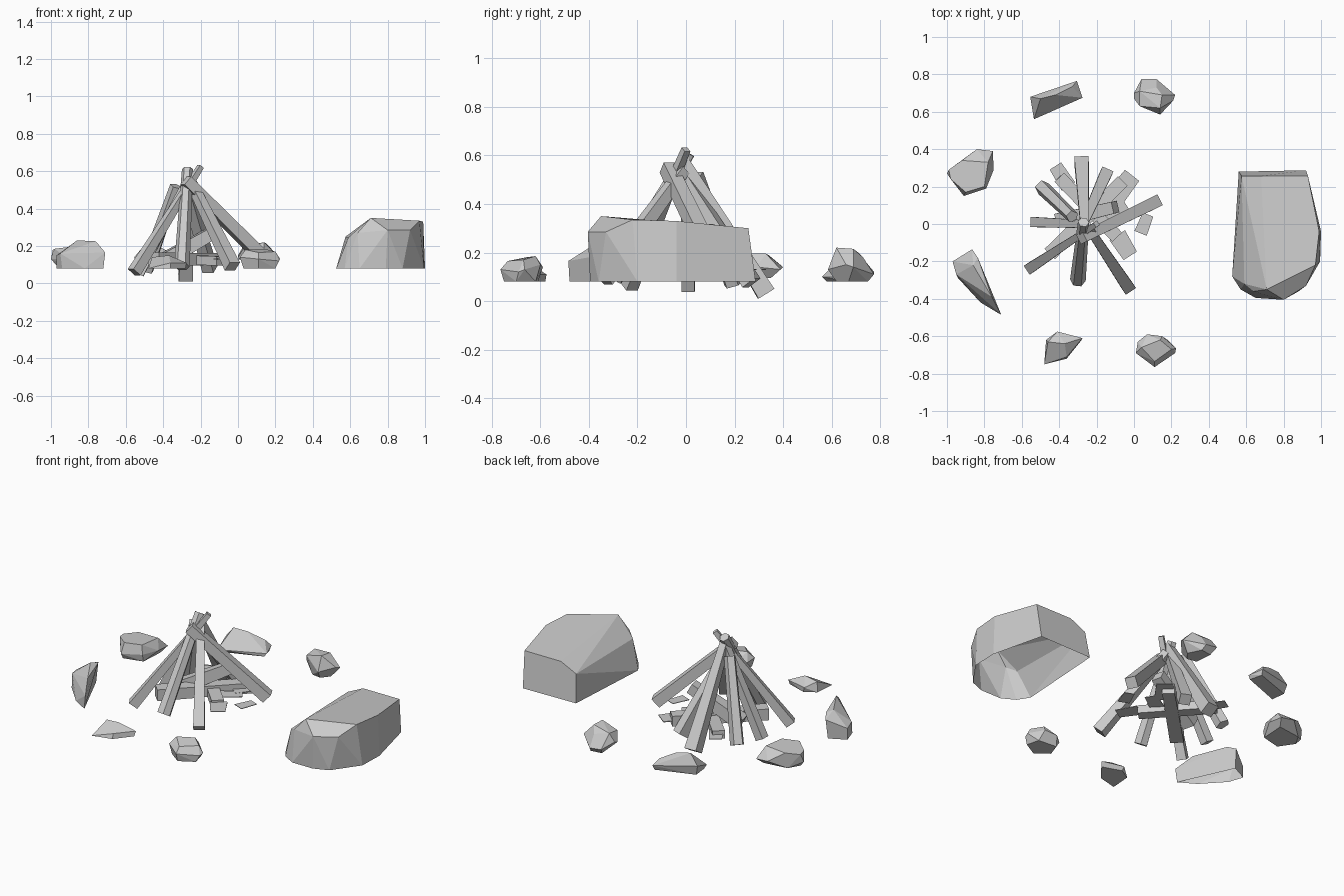
import bpy, bmesh
from math import pi
from mathutils import Vector, Matrix


def finish(bm, name):
    me = bpy.data.meshes.new(name)
    bm.to_mesh(me)
    bm.free()
    ob = bpy.data.objects.new(name, me)
    bpy.context.collection.objects.link(ob)
    return ob


def rock(name, base, top, z0=0.08, hollow=False):
    """Faceted stone: hull of a ground outline (x, y) and upper corners (x, y, z)."""
    bm = bmesh.new()
    for x, y in base:
        bm.verts.new((x, y, z0))
    for p in top:
        bm.verts.new(p)
    bmesh.ops.convex_hull(bm, input=bm.verts)
    junk = [v for v in bm.verts if not v.link_faces]
    bmesh.ops.delete(bm, geom=junk, context='VERTS')
    bmesh.ops.dissolve_limit(bm, angle_limit=0.15, verts=bm.verts, edges=bm.edges)
    bmesh.ops.recalc_face_normals(bm, faces=bm.faces)
    if hollow:  # open underside
        under = [f for f in bm.faces if f.normal.z < -0.95]
        bmesh.ops.delete(bm, geom=under, context='FACES')
    return finish(bm, name)


def stick(name, a, b, r1, r2, sides=4, flat=1.0):
    """Tapered split log from foot a to tip b."""
    a, b = Vector(a), Vector(b)
    d = b - a
    bm = bmesh.new()
    bmesh.ops.create_cone(bm, cap_ends=True, segments=sides, radius1=r1,
                          radius2=r2, depth=d.length,
                          matrix=Matrix.Rotation(pi / sides, 4, 'Z'))
    z = d.normalized()
    x = Vector((0, 0, 1)).cross(z).normalized()
    y = z.cross(x)
    rot = Matrix((x, y, z)).transposed().to_4x4()
    bm.transform(Matrix.Translation((a + b) / 2) @ rot @ Matrix.Diagonal((1, flat, 1, 1)))
    bmesh.ops.recalc_face_normals(bm, faces=bm.faces)
    return finish(bm, name)


# large seat boulder
rock("boulder",
     [(.525, -.28), (.57, -.35), (.65, -.395), (.56, .28), (.92, .287), (1.0, -.04),
      (.995, -.20), (.88, -.36), (.79, -.395)],
     [(.59, -.32, .245), (.71, -.35, .35), (.80, -.405, .285), (.64, -.36, .27),
      (.92, -.33, .285), (.97, -.22, .335), (.99, -.04, .33), (.575, .257, .25),
      (.93, .257, .30), (.68, .257, .30)], hollow=True)

# ring of stones
rock("stone_back_left", [(-.53, .58), (-.29, .67), (-.31, .75), (-.54, .67)],
     [(-.555, .68, .14), (-.305, .765, .11), (-.275, .675, .10), (-.535, .56, .10),
      (-.50, .67, .205), (-.33, .735, .15), (-.42, .69, .195)])
rock("stone_back_right", [(.07, .63), (.13, .62), (.17, .67), (.13, .75), (.06, .74)],
     [(.0, .70, .15), (.0, .67, .14), (.04, .775, .12), (.12, .775, .11), (.22, .69, .14),
      (.21, .66, .15), (.14, .585, .13), (.05, .63, .16), (.03, .71, .20), (.12, .73, .18),
      (.15, .69, .215), (.14, .62, .22), (.03, .63, .19)])
rock("stone_left", [(-.97, .26), (-.91, .17), (-.79, .20), (-.78, .35), (-.93, .33)],
     [(-1.0, .27, .13), (-.99, .29, .18), (-.91, .15, .13), (-.79, .19, .14),
      (-.75, .29, .14), (-.755, .39, .13), (-.84, .40, .14), (-.98, .24, .185),
      (-.90, .17, .195), (-.80, .20, .195), (-.78, .33, .195), (-.92, .34, .19)], z0=.095)
rock("stone_front_left", [(-.97, -.20), (-.94, -.29), (-.82, -.42), (-.72, -.48), (-.87, -.15)],
     [(-.865, -.135, .20), (-.835, -.18, .22), (-.71, -.485, .165), (-.76, -.39, .225),
      (-.86, -.22, .23), (-.95, -.27, .16), (-.97, -.20, .15)], hollow=True)
rock("stone_front", [(-.48, -.75), (-.36, -.72), (-.28, -.62), (-.40, -.58), (-.47, -.62)],
     [(-.275, -.61, .11), (-.41, -.575, .11), (-.46, -.63, .14), (-.37, -.64, .15),
      (-.36, -.71, .11)])
rock("stone_front_right", [(.03, -.69), (.11, -.75), (.20, -.70), (.18, -.62), (.06, -.61)],
     [(.01, -.69, .14), (.02, -.63, .13), (.07, -.59, .14), (.15, -.60, .15),
      (.225, -.665, .13), (.22, -.69, .12), (.11, -.765, .13), (.04, -.66, .18),
      (.11, -.735, .165), (.20, -.67, .17), (.14, -.62, .185)])

# leaning sticks: foot, tip, foot radius, tip radius, sides
leaning = [
    ((.12, .12, .15), (-.28, -.075, .55), .046, .040, 4),
    ((-.555, -.235, .06), (-.20, .0, .625), .040, .020, 4),
    ((-.30, -.30, .09), (-.27, .01, .61), .042, .030, 6),
    ((-.28, .33, .03), (-.265, -.01, .58), .054, .030, 4),
    ((-.03, -.34, .09), (-.25, -.01, .54), .046, .030, 4),
    ((-.53, .01, .05), (-.27, .0, .55), .038, .030, 4),
    ((-.49, .195, .07), (-.33, .04, .52), .042, .034, 5),
    ((-.15, .27, .075), (-.27, .0, .50), .046, .032, 4),
]
for i, (a, b, r1, r2, n) in enumerate(leaning):
    stick(f"leaning_stick_{i + 1}", a, b, r1, r2, n)

# logs lying under the sticks
stick("ground_log_1", (-.45, -.16, .13), (-.06, .23, .13), .055, .050, 4, .9)
stick("ground_log_2", (-.40, .25, .13), (-.09, -.07, .12), .050, .050, 4, .7)
stick("inner_log", (-.40, .02, .12), (-.10, .09, .29), .055, .045, 4)

# thin wood chips: two ends of the centre line and half width
chips = [((.035, -.05), (.075, .05), .05), ((-.12, .12), (-.01, .26), .08),
         ((-.09, -.06), (-.02, -.17), .07), ((-.35, .20), (-.42, .31), .06),
         ((-.16, .02), (-.04, .10), .06)]
for i, (a, b, r) in enumerate(chips):
    stick(f"wood_chip_{i + 1}", (*a, .13), (*b, .13), r, r * .85, 4, .05)
